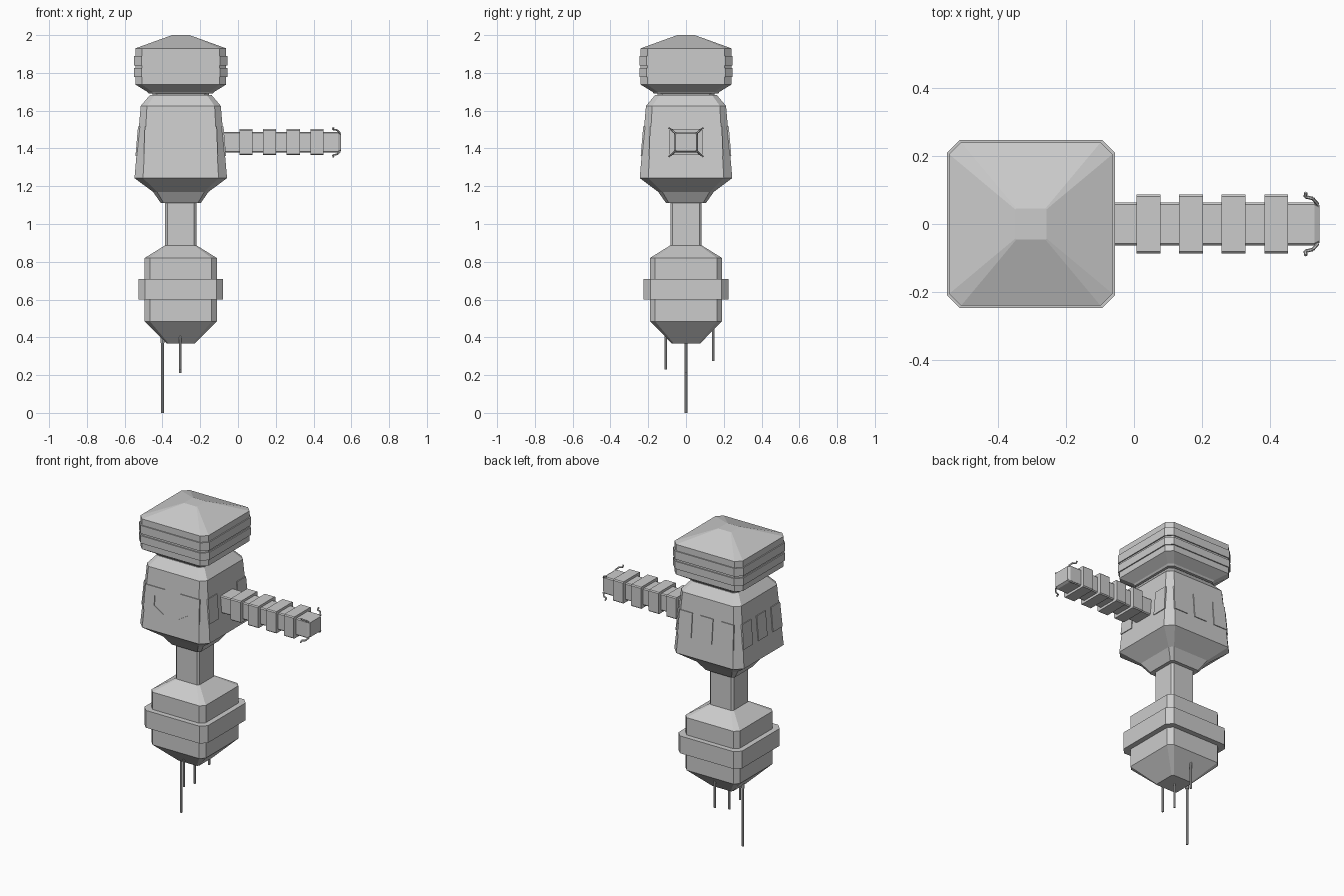
import bpy, bmesh, math
from mathutils import Vector

if "Cube" in bpy.data.objects:
    bpy.data.objects.remove(bpy.data.objects["Cube"])

CX = -0.303          # axis of the main tower


def make_object(name, verts, faces):
    mesh = bpy.data.meshes.new(name)
    mesh.from_pydata(verts, [], faces)
    bm = bmesh.new()
    bm.from_mesh(mesh)
    bmesh.ops.recalc_face_normals(bm, faces=bm.faces)
    bm.to_mesh(mesh)
    bm.free()
    ob = bpy.data.objects.new(name, mesh)
    bpy.context.collection.objects.link(ob)
    return ob


def ring(hx, hy, c):
    """Chamfered rectangle, eight points."""
    return [(hx - c, -hy), (hx, -hy + c), (hx, hy - c), (hx - c, hy),
            (-hx + c, hy), (-hx, hy - c), (-hx, -hy + c), (-hx + c, -hy)]


def loft(rings):
    """Side faces and caps through rings of equal point count."""
    n = len(rings[0])
    verts = [v for r in rings for v in r]
    faces = [(k * n + i, k * n + (i + 1) % n, (k + 1) * n + (i + 1) % n, (k + 1) * n + i)
             for k in range(len(rings) - 1) for i in range(n)]
    faces += [tuple(range(n)), tuple(range(len(verts) - n, len(verts)))]
    return verts, faces


def tower(name, profile):
    """Profile rows: z, half width, chamfer."""
    return make_object(name, *loft([[(CX + x, y, z) for x, y in ring(h, h, c)]
                                    for z, h, c in profile]))


def arm_block(name, profile):
    """Rows: x, half width in y, half height in z, chamfer."""
    return make_object(name, *loft([[(x, y, 1.433 + z) for y, z in ring(hy, hz, c)]
                                    for x, hy, hz, c in profile]))


def rod(name, a, b, r, sides=8):
    a, b = Vector(a), Vector(b)
    q = (b - a).to_track_quat('Z', 'Y')
    rings = [[p + q @ Vector((r * math.cos(t), r * math.sin(t), 0))
              for t in [2 * math.pi * i / sides for i in range(sides)]] for p in (a, b)]
    return make_object(name, *loft(rings))


# Head: roof, two bands and tapered underside
tower("head", [(1.69, .17, .025), (1.70, .178, .026), (1.738, .24, .035),
               (1.93, .24, .035), (2.0, .046, .003)])
tower("head_band_upper", [(1.838, .247, .038), (1.89, .247, .038)])
tower("head_band_lower", [(1.777, .247, .038), (1.825, .247, .038)])
tower("neck", [(1.66, .15, .025), (1.70, .15, .025)])

# Main hull, stem and lower module
tower("hull", [(1.11, .105, .015), (1.17, .147, .022), (1.243, .245, .045),
               (1.625, .212, .033), (1.683, .163, .025)])
tower("stem", [(.87, .083, .012), (1.12, .083, .012)])
tower("lower_module", [(.368, .075, .01), (.485, .191, .027),
                       (.82, .191, .027), (.887, .083, .012)])
tower("lower_band", [(.6, .224, .035), (.71, .224, .035)])


# Raised hull panels, wrapping the corners
def hull_half(z):
    return .212 + (1.625 - z) * .0864


def panel(name, outline, turn):
    rings = []
    for lift in (-.008, .005):
        pts = []
        for u, z in outline:
            d = hull_half(z) + lift
            x, y = u, -d
            for _ in range(turn):
                x, y = -y, x
            pts.append((CX + x, y, z))
        rings.append(pts)
    make_object(name, *loft(rings))


for turn in range(4):
    for s in (-1, 1):
        if turn == 0:      # front: dovetail inner edge
            inner = [(.055, 1.36), (.122, 1.40), (.122, 1.46), (.055, 1.515)]
        else:
            inner = [(.1, 1.36), (.1, 1.515)]
        outline = [(u * s, z) for u, z in inner + [(.19, 1.515), (.196, 1.36)]]
        panel("hull_panel", outline, turn)
    if turn in (2, 3):     # centre panels on the closed sides
        panel("centre_panel", [(-.045, 1.36), (.045, 1.36), (.045, 1.515), (-.045, 1.515)], turn)

# Docking arm with four ribs and a bevelled tip
arm_block("arm", [(-.12, .063, .054, .006), (.53, .063, .054, .006), (.545, .055, .046, .006)])
for x in (.008, .132, .257, .383):
    arm_block("arm_rib", [(x, .087, .069, .006), (x + .07, .087, .069, .006)])

# Corner latches on the tip
for sy in (-1, 1):
    for sz in (-1, 1):
        p = [(.54, sy * .058, 1.433 + sz * .048), (.525, sy * .075, 1.433 + sz * .064),
             (.503, sy * .08, 1.433 + sz * .068), (.505, sy * .092, 1.433 + sz * .077)]
        for a, b in zip(p, p[1:]):
            rod("latch", a, b, .005, 6)

# Antennas under the lower module
for x, y, low, high in ((-.4, 0, 0, .41), (-.305, 0, .21, .40),
                        (-.305, -.107, .23, .42), (-.305, .145, .275, .46)):
    rod("antenna", (x, y, low), (x, y, high), .007)
rod("antenna_mount", (-.4, 0, .37), (-.4, 0, .41), .011)
